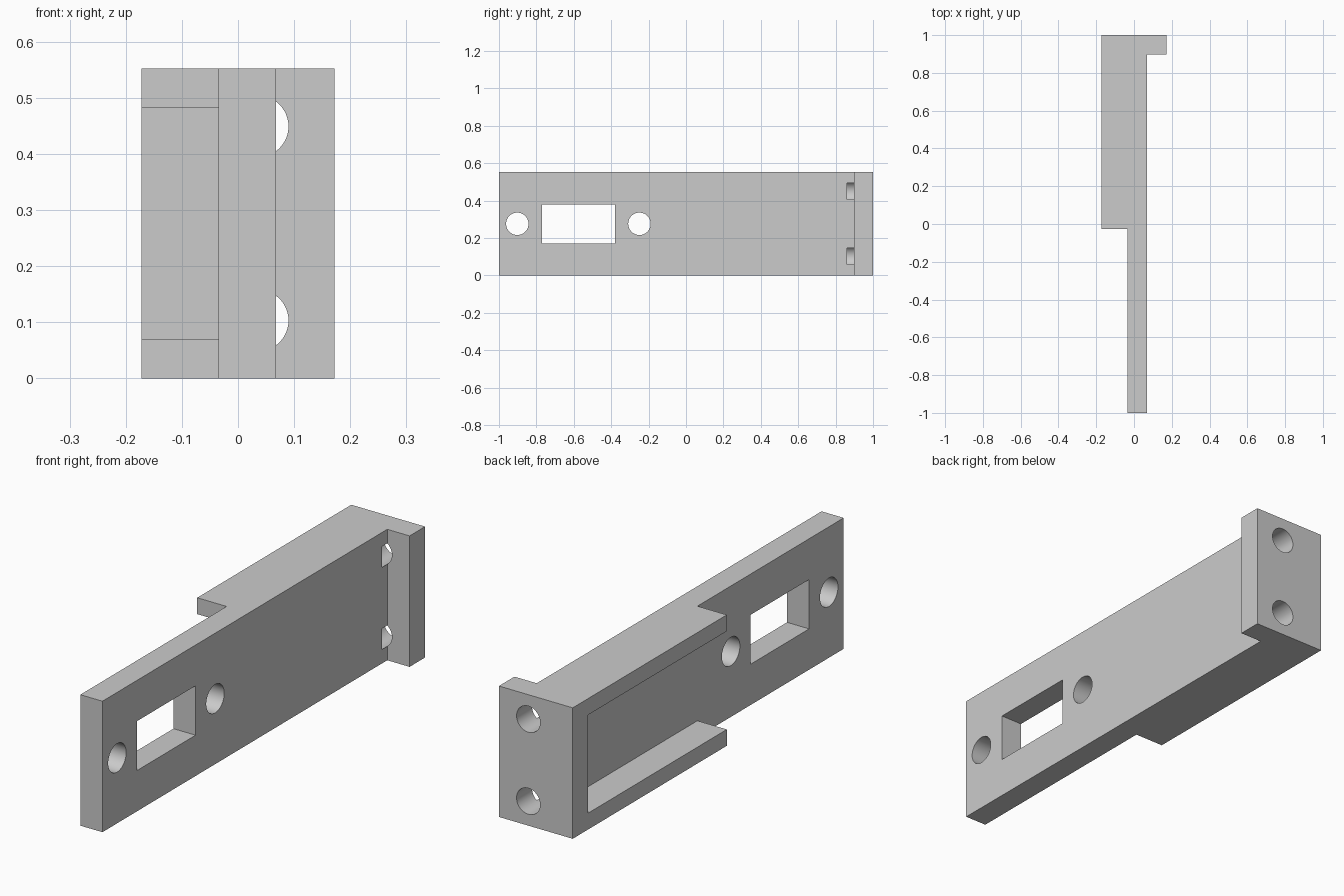
import bpy
import math
from mathutils import Vector

cube = bpy.data.objects.get("Cube")
if cube:
    bpy.data.objects.remove(cube, do_unlink=True)

H = 0.552                       # overall height
X0, X1, X2, X3 = -0.172, -0.035, 0.068, 0.172
WALL_Y, RAIL_Y, RAIL_H = 0.897, -0.026, 0.069

grey = bpy.data.materials.new("plain grey")
grey.use_nodes = True
grey.diffuse_color = (0.6, 0.6, 0.6, 1)
grey.node_tree.nodes["Principled BSDF"].inputs["Base Color"].default_value = (0.6, 0.6, 0.6, 1)


def prism(name, outline, z0, z1):
    """Extrude an xy outline upwards from z0 to z1."""
    n = len(outline)
    verts = [(x, y, z) for z in (z0, z1) for x, y in outline]
    faces = [list(range(n))[::-1], list(range(n, 2 * n))]
    faces += [(i, (i + 1) % n, n + (i + 1) % n, n + i) for i in range(n)]
    mesh = bpy.data.meshes.new(name)
    mesh.from_pydata(verts, [], faces)
    mesh.materials.append(grey)
    obj = bpy.data.objects.new(name, mesh)
    bpy.context.collection.objects.link(obj)
    return obj


def box(name, lo, hi):
    outline = [(lo[0], lo[1]), (hi[0], lo[1]), (hi[0], hi[1]), (lo[0], hi[1])]
    return prism(name, outline, lo[2], hi[2])


def drill(name, start, end, radius):
    a, b = Vector(start), Vector(end)
    bpy.ops.mesh.primitive_cylinder_add(vertices=48, radius=radius,
                                        depth=(b - a).length, location=(a + b) / 2)
    obj = bpy.context.object
    obj.name = name
    obj.rotation_euler = (b - a).to_track_quat("Z", "Y").to_euler()
    obj.data.materials.append(grey)
    return obj


def cut(target, cutter):
    mod = target.modifiers.new(cutter.name, "BOOLEAN")
    mod.operation = "DIFFERENCE"
    mod.solver = "EXACT"
    mod.object = cutter
    cutter.hide_render = True
    cutter.hide_set(True)


# Bracket body: stepped profile with the end flange
bracket = prism("bracket_body", [
    (X1, -1), (X2, -1), (X2, WALL_Y), (X3, WALL_Y),
    (X3, 1), (X0, 1), (X0, RAIL_Y), (X1, RAIL_Y)], 0, H)

# Channel between the two rails, open at the front
cutters = [box("channel_cutter", (X0 - 0.1, RAIL_Y - 0.1, RAIL_H),
               (X1, WALL_Y, H - RAIL_H))]

# Rectangular window and its two screw holes
cutters.append(box("window_cutter", (-0.3, -0.77, 0.172), (0.3, -0.38, 0.38)))
for y in (-0.902, -0.249):
    cutters.append(drill("plate_hole_cutter", (-0.3, y, H / 2), (0.3, y, H / 2), 0.06))

# Flange mounting holes, running slightly into the plate
for z in (0.103, H - 0.103):
    cutters.append(drill("flange_hole_cutter", (0.035, 0.862, z), (0.035, 1.1, z), 0.055))

for c in cutters:
    cut(bracket, c)

# Bake the cuts, drop the cutters, then smooth only the hole walls
bpy.context.view_layer.update()
baked = bpy.data.meshes.new_from_object(
    bracket.evaluated_get(bpy.context.evaluated_depsgraph_get()))
bracket.modifiers.clear()
bracket.data = baked
for c in cutters:
    bpy.data.objects.remove(c, do_unlink=True)
bpy.ops.object.select_all(action="DESELECT")
bracket.select_set(True)
bpy.context.view_layer.objects.active = bracket
bpy.ops.object.shade_smooth_by_angle(angle=math.radians(30))
